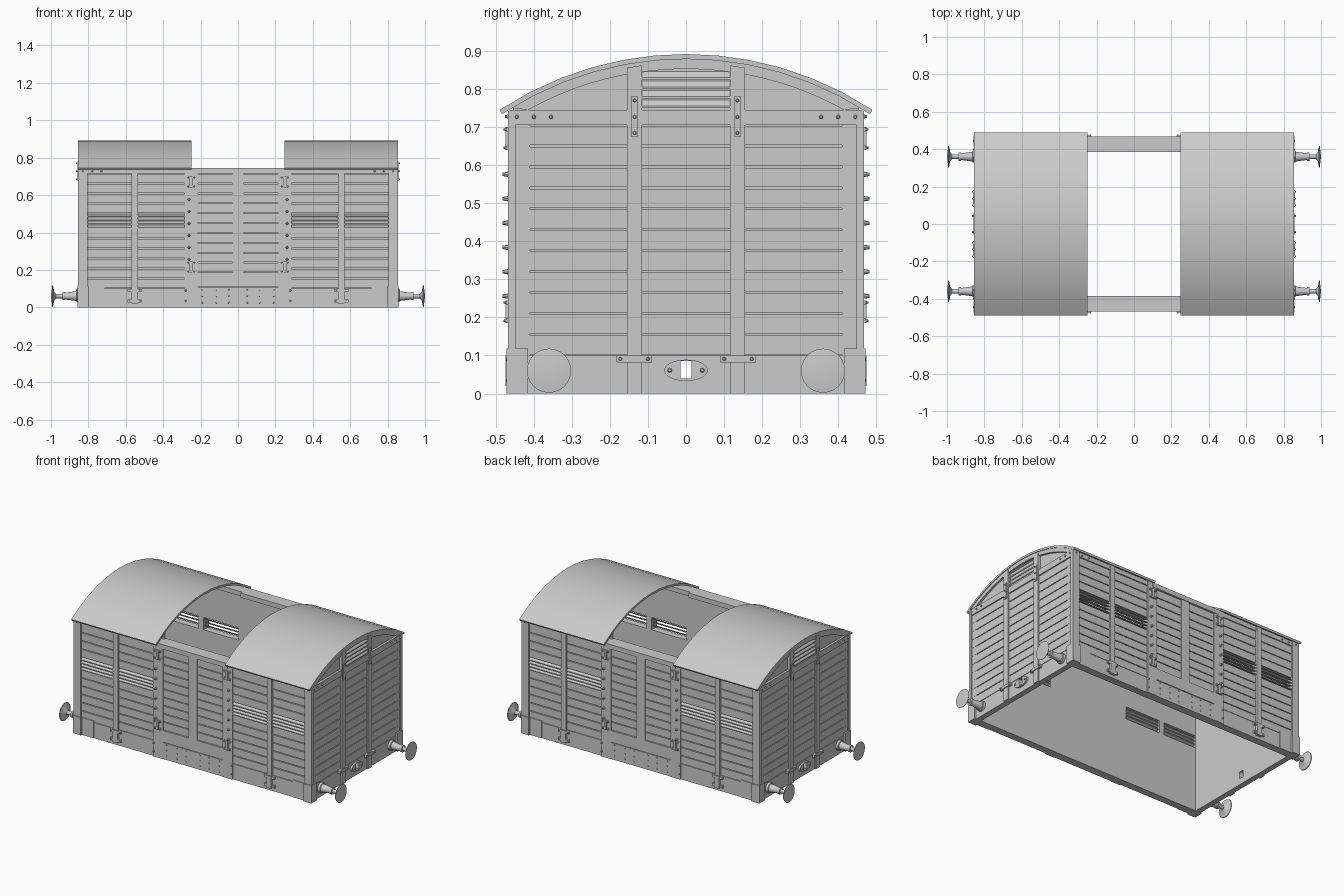
import bpy, bmesh, math
from mathutils import Matrix, Vector

if "Cube" in bpy.data.objects:
    bpy.data.objects.remove(bpy.data.objects["Cube"])

grey = bpy.data.materials.new("plain grey")
grey.use_nodes = True
tone = (0.6, 0.6, 0.6, 1)
grey.diffuse_color = tone
grey.node_tree.nodes["Principled BSDF"].inputs["Base Color"].default_value = tone


class Part:
    """One named mesh, modelled in a single quarter and mirrored."""

    def __init__(self, name, mirror=(True, True), smooth=False):
        self.name, self.mirror, self.smooth = name, mirror, smooth
        self.bm = bmesh.new()

    def box(self, x0, x1, y0, y1, z0, z1):
        size = Matrix.Diagonal((x1 - x0, y1 - y0, z1 - z0, 1))
        mid = Matrix.Translation(((x0 + x1) / 2, (y0 + y1) / 2, (z0 + z1) / 2))
        bmesh.ops.create_cube(self.bm, size=1, matrix=mid @ size)

    def prism(self, axis, points, a, b):
        """Extrude a (y,z) outline along x, or an (x,z) outline along y."""
        def place(p, d):
            return (d, p[0], p[1]) if axis == "x" else (p[0], d, p[1])
        verts = [self.bm.verts.new(place(p, a)) for p in points]
        face = self.bm.faces.new(verts)
        out = bmesh.ops.extrude_face_region(self.bm, geom=[face])["geom"]
        shift = Vector((b - a, 0, 0) if axis == "x" else (0, b - a, 0))
        bmesh.ops.translate(self.bm, vec=shift,
                            verts=[v for v in out if isinstance(v, bmesh.types.BMVert)])

    def bolt(self, axis, x, y, z, r=0.006, h=0.01):
        turn = Matrix.Rotation(math.pi / 2, 4, "Y") if axis == "x" \
            else Matrix.Rotation(-math.pi / 2, 4, "X")
        bmesh.ops.create_cone(self.bm, cap_ends=True, segments=8, radius1=r,
                              radius2=r * 0.55, depth=h,
                              matrix=Matrix.Translation((x, y, z)) @ turn)

    def done(self):
        bmesh.ops.recalc_face_normals(self.bm, faces=self.bm.faces[:])
        mesh = bpy.data.meshes.new(self.name)
        self.bm.to_mesh(mesh)
        self.bm.free()
        mesh.materials.append(grey)
        obj = bpy.data.objects.new(self.name, mesh)
        bpy.context.collection.objects.link(obj)
        if any(self.mirror):
            mod = obj.modifiers.new("mirror", "MIRROR")
            mod.use_axis = (self.mirror[0], self.mirror[1], False)
        if self.smooth:
            bpy.ops.object.select_all(action="DESELECT")
            obj.select_set(True)
            bpy.context.view_layer.objects.active = obj
            bpy.ops.object.shade_smooth_by_angle(angle=math.radians(35))


def arc(radius, y0, y1, n):
    ys = [y0 + (y1 - y0) * i / n for i in range(n + 1)]
    return [(y, math.sqrt(radius * radius - y * y)) for y in ys]


L, W, EAVE = 0.855, 0.468, 0.745
SKIN = 0.448                                   # back of the side boarding
BAYS = [(0.285, 0.535), (0.57, 0.805)]
VENT = (0.42, 0.50)

# side walls, left open behind the vents
p = Part("side_wall")
p.box(0, L - 0.01, 0.41, SKIN, 0, VENT[0])
p.box(0, L - 0.01, 0.41, SKIN, VENT[1], EAVE)
for a, b in [(0, 0.285), (0.535, 0.57), (0.805, L - 0.01)]:
    p.box(a, b, 0.41, SKIN, *VENT)
p.done()

# horizontal boarding on the sides and doors
p = Part("side_planks")
def side_boards(a, b, z0, z1, n):
    step = (z1 - z0) / n
    for i in range(n):
        p.box(a, b, SKIN, 0.457, z0 + i * step + 0.003, z0 + (i + 1) * step - 0.002)
for a, b in BAYS:
    side_boards(a, b, 0.10, VENT[0], 6)
    side_boards(a, b, VENT[1], 0.715, 4)
side_boards(0.03, 0.22, 0.185, 0.715, 10)
p.done()

# louvred vents on the sides
p = Part("side_vent_slats")
for a, b in BAYS:
    for i in range(4):
        z = VENT[0] + i * 0.021
        p.prism("x", [(0.464, z), (0.464, z + 0.006), (0.415, z + 0.030), (0.415, z + 0.024)], a, b)
p.done()

# side framing
p = Part("side_frame")
p.box(0.805, L, SKIN, W, 0, EAVE)              # corner post
p.box(0.535, 0.57, SKIN, W, 0.02, EAVE)        # middle post
p.box(0.215, 0.285, SKIN, W - 0.003, 0, EAVE)  # door post
p.box(0, 0.03, SKIN, 0.464, 0.11, EAVE)        # door meeting stile
p.box(0, 0.22, SKIN, 0.463, 0.11, 0.185)       # door bottom rail
p.box(0, 0.25, 0.385, W, 0.715, EAVE)          # door lintel
p.box(0.25, 0.81, 0.40, 0.462, 0.715, EAVE)    # eaves rail
p.box(0, 0.805, SKIN, 0.458, 0, 0.10)          # sole bar
p.box(0, 0.25, SKIN, 0.462, 0, 0.106)          # door threshold plate
p.box(0.715, 0.805, SKIN, 0.461, 0, 0.112)     # corner plate
p.box(0.80, L, SKIN, 0.472, 0, 0.115)          # corner shoe
p.done()

# brackets, hinges and bolts on the sides
p = Part("side_ironwork")
for z in (0.035, 0.09):
    p.box(0.515, 0.59, SKIN, W + 0.003, z - 0.008, z + 0.008)
    for x in (0.522, 0.583, 0.28):
        p.bolt("y", x, W, z)
p.box(0.535, 0.57, SKIN, W + 0.006, 0.02, 0.10)
for z in (0.215, 0.67):
    p.box(0.242, 0.258, SKIN, 0.474, z - 0.03, z + 0.03)
    for dz in (-0.024, 0.024):
        p.box(0.228, 0.272, SKIN, 0.472, z + dz - 0.006, z + dz + 0.006)
        for x in (0.234, 0.266):
            p.bolt("y", x, 0.474, z + dz, 0.005)
for i in range(6):
    p.bolt("y", 0.262, 0.472, 0.32 + (i - 1) * 0.064, 0.008, 0.02)
for x in (0.05, 0.115, 0.19):
    for z in (0.025, 0.06, 0.095):
        p.bolt("y", x, 0.463, z, 0.005, 0.006)
for x in (0.73, 0.78, 0.83):
    p.bolt("y", x, 0.464 if x < 0.8 else 0.47, 0.728)
p.done()

# end walls with an opening for the drawhook
SLOT, LOW, HIGH = 0.014, 0.04, 0.085
p = Part("end_wall")
p.prism("x", [(SLOT, 0), (0.455, 0)] + arc(0.88, 0.455, SLOT, 10), 0.81, 0.838)
p.box(0.81, 0.838, 0, SLOT, 0, LOW)
p.box(0.81, 0.838, 0, SLOT, HIGH, 0.878)
p.done()

# horizontal boarding on the ends
p = Part("end_planks")
step = 0.605 / 11
for a, b in [(0, 0.115), (0.155, 0.458)]:
    for i in range(11):
        z = 0.10 + i * step
        p.box(0.838, 0.846, a, b, z + 0.003, z + step - 0.002)
p.box(0.838, 0.846, SLOT, 0.458, 0, 0.10)
p.box(0.838, 0.846, 0, SLOT, 0, LOW)
p.box(0.838, 0.846, 0, SLOT, HIGH, 0.10)
p.done()

# end framing: rail, stanchion, arched rim, corner
p = Part("end_frame")
p.box(0.838, 0.852, 0, 0.465, 0.705, EAVE)
p.prism("x", [(0.115, 0), (0.155, 0)] + arc(0.87, 0.155, 0.115, 2), 0.838, L)
p.prism("x", arc(0.88, 0, 0.46, 10) + arc(0.853, 0.415, 0, 10), 0.838, 0.851)
p.box(0.838, L + 0.002, 0.415, 0.472, 0, 0.118)
p.done()

# louvred vent under the roof at each end
p = Part("end_vent_slats")
for i in range(4):
    z = 0.75 + i * 0.025
    p.prism("y", [(0.852, z), (0.852, z + 0.006), (0.836, z + 0.024), (0.836, z + 0.018)], 0, 0.115)
p.done()

# straps, hook plate and bolts on the ends
p = Part("end_ironwork")
p.box(0.85, 0.859, 0.126, 0.145, 0.675, 0.78)
for z in (0.685, 0.727, 0.77):
    p.bolt("x", 0.86, 0.135, z)
p.box(0.84, 0.861, 0.09, 0.182, 0.082, 0.10)
for y in (0.10, 0.173):
    p.bolt("x", 0.862, y, 0.091)
for y in (0.355, 0.40, 0.445):
    p.bolt("x", 0.855, y, 0.727)
oval = [(0.057 * math.sin(t), 0.061 - 0.028 * math.cos(t))
        for t in [math.pi * i / 16 for i in range(17)]]
p.prism("x", oval + [(0, HIGH), (SLOT, HIGH), (SLOT, LOW), (0, LOW)], 0.84, 0.858)
p.bolt("x", 0.86, 0.043, 0.061, 0.007)
p.done()

# curved roof, one section over each end
p = Part("roof", mirror=(True, False), smooth=True)
p.prism("x", arc(0.892, -0.49, 0.49, 12) + arc(0.879, 0.483, -0.483, 12), 0.248, L)
p.done()

# sprung buffers, turned from a profile
p = Part("buffer", smooth=True)
profile = [(0.845, 0.032), (0.862, 0.032), (0.864, 0.026), (0.90, 0.021), (0.925, 0.018),
           (0.925, 0.022), (0.937, 0.022), (0.937, 0.012), (0.972, 0.012), (0.982, 0.022),
           (0.989, 0.056), (0.993, 0.058), (1.0, 0)]
verts = [p.bm.verts.new((x, 0.36, 0.06 + r)) for x, r in profile]
edges = [p.bm.edges.new(pair) for pair in zip(verts, verts[1:])]
bmesh.ops.spin(p.bm, geom=verts + edges, cent=(0, 0.36, 0.06), axis=(1, 0, 0),
               angle=2 * math.pi, steps=24)
bmesh.ops.remove_doubles(p.bm, verts=p.bm.verts[:], dist=0.0001)
p.done()
